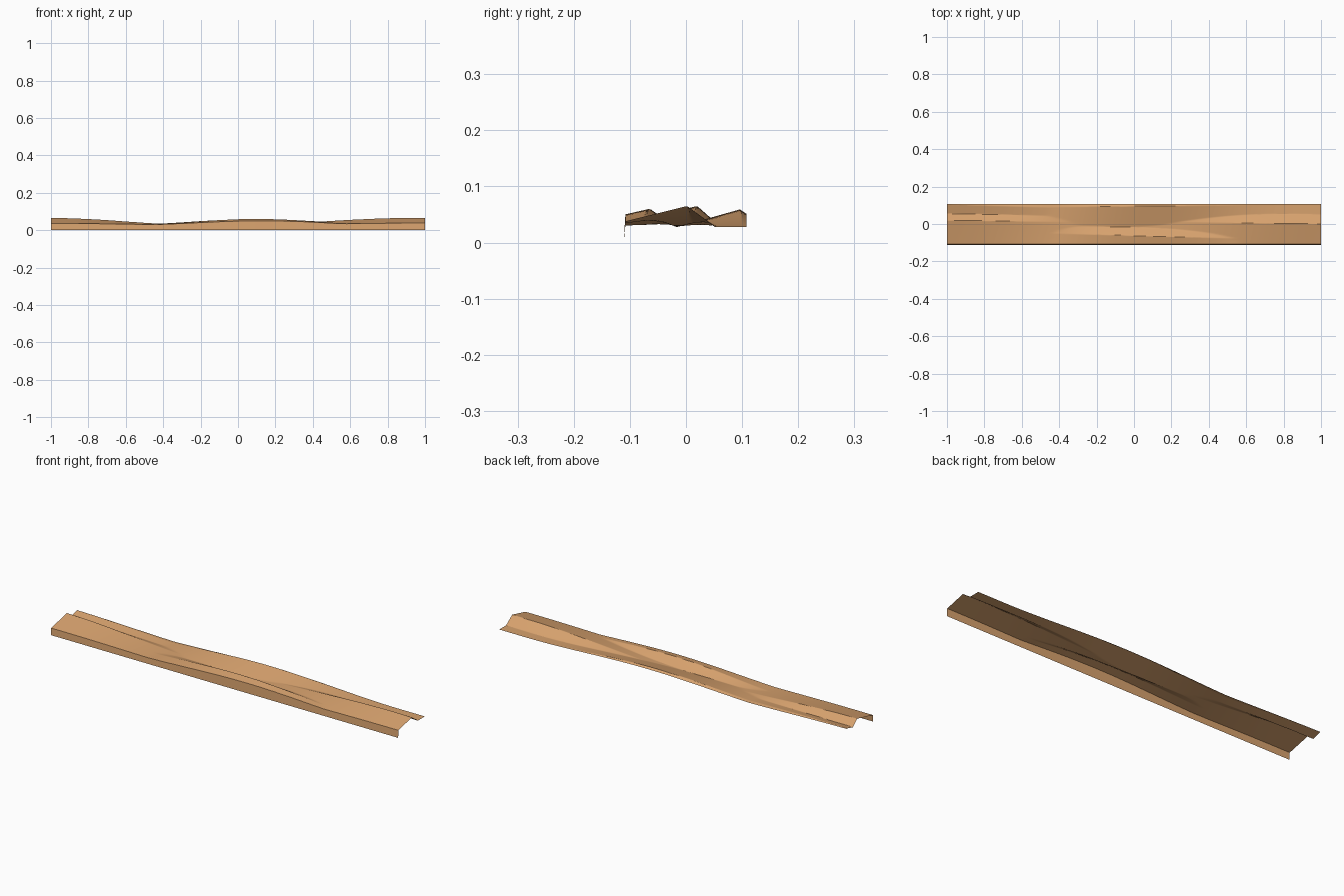
import bpy
import bmesh
import math

cube = bpy.data.objects.get("Cube")
if cube:
    bpy.data.objects.remove(cube)

# Single sand colour
sand = bpy.data.materials.new("warm_sand")
sand.use_nodes = True
colour = (0.68, 0.36, 0.155, 1)
sand.diffuse_color = colour
sand.node_tree.nodes["Principled BSDF"].inputs["Base Color"].default_value = colour

HALF_WIDTH = 0.108
FLOOR = 0.028
COLUMNS, ROWS = 96, 72

# Dunes: centre x, half length, crest y, crest drift, height, gentle width, steep width
DUNES = [
    (0.1, 0.7, -0.065, -0.027, 0.032, 0.14, 0.045),
    (0.1, 0.75, 0.096, 0.01, 0.031, 0.11, 0.045),
    (0.92, 0.93, 0.002, -0.012, 0.037, 0.15, 0.05),
    (-1.0, 0.8, 0.02, -0.015, 0.037, 0.16, 0.042),
    (-1.0, 0.9, 0.105, -0.03, 0.019, 0.07, 0.045),
]


def dune_height(x, y):
    """Highest dune at a point, each with a gentle front and a steep back."""
    best = 0
    for centre, length, crest, drift, height, gentle, steep in DUNES:
        t = abs(x - centre) / length
        offset = y - crest - drift * (x - centre)
        slope = 1 + offset / gentle if offset < 0 else 1 - offset / steep
        if t < 1 and slope > 0:
            best = max(best, height * slope * math.cos(t * math.pi / 2) ** 2)
    return FLOOR + best


def make_sheet(name, rows):
    """Join rows of points into a smooth open surface."""
    bm = bmesh.new()
    verts = [[bm.verts.new(p) for p in row] for row in rows]
    for low, high in zip(verts, verts[1:]):
        for i in range(len(low) - 1):
            bm.faces.new((low[i], low[i + 1], high[i + 1], high[i]))
    mesh = bpy.data.meshes.new(name)
    bm.to_mesh(mesh)
    bm.free()
    mesh.materials.append(sand)
    obj = bpy.data.objects.new(name, mesh)
    bpy.context.collection.objects.link(obj)
    bpy.ops.object.select_all(action="DESELECT")
    obj.select_set(True)
    bpy.context.view_layer.objects.active = obj
    bpy.ops.object.shade_smooth_by_angle(angle=math.radians(25))


xs = [-1 + 2 * i / COLUMNS for i in range(COLUMNS + 1)]
ys = [HALF_WIDTH * (2 * j / ROWS - 1) for j in range(ROWS + 1)]

# Rippled dune surface
make_sheet("dune_surface", [[(x, y, dune_height(x, y)) for x in xs] for y in ys])

# Slightly sloping front bank down to the ground
make_sheet("front_bank", [
    [(x, -HALF_WIDTH - 0.003, 0) for x in xs],
    [(x, -HALF_WIDTH, dune_height(x, -HALF_WIDTH)) for x in xs],
])
